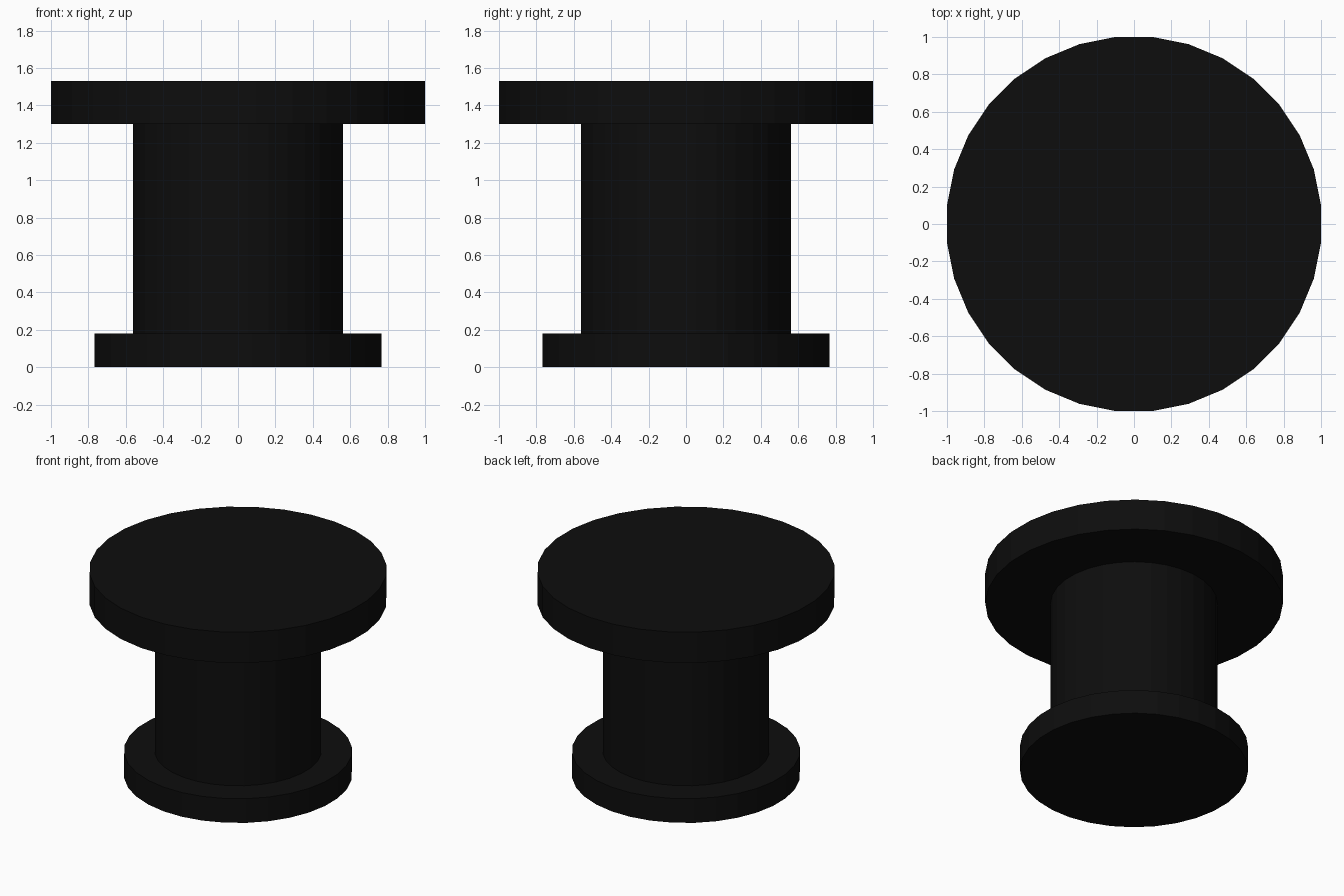
import bpy, bmesh, math
from mathutils import Matrix

if "Cube" in bpy.data.objects:
    bpy.data.objects.remove(bpy.data.objects["Cube"])

SIDES = 32
STEP = math.pi / SIDES

black = bpy.data.materials.new("near_black")
black.diffuse_color = (0.004, 0.004, 0.004, 1.0)
black.use_nodes = True
black.node_tree.nodes["Principled BSDF"].inputs["Base Color"].default_value = black.diffuse_color


def disc(name, reach, z0, z1, caps=True):
    """Faceted cylinder whose flat sides face the axes at distance reach."""
    r = reach / math.cos(STEP)
    bm = bmesh.new()
    bmesh.ops.create_cone(bm, cap_ends=caps, segments=SIDES,
                          radius1=r, radius2=r, depth=z1 - z0)
    bm.verts.ensure_lookup_table()
    # Turn so that a flat side, not a corner, faces each axis
    a = math.atan2(bm.verts[0].co.y, bm.verts[0].co.x)
    bm.transform(Matrix.Translation((0, 0, (z0 + z1) / 2)) @
                 Matrix.Rotation(STEP - a, 4, 'Z'))
    mesh = bpy.data.meshes.new(name)
    bm.to_mesh(mesh)
    bm.free()
    mesh.materials.append(black)
    ob = bpy.data.objects.new(name, mesh)
    bpy.context.collection.objects.link(ob)
    return ob


# Small foot, open-ended stem between the discs, wide top
disc("base_flange", 0.767, 0.0, 0.18)
disc("stem", 0.561, 0.18, 1.30, caps=False)
disc("top_flange", 1.0, 1.30, 1.53)
